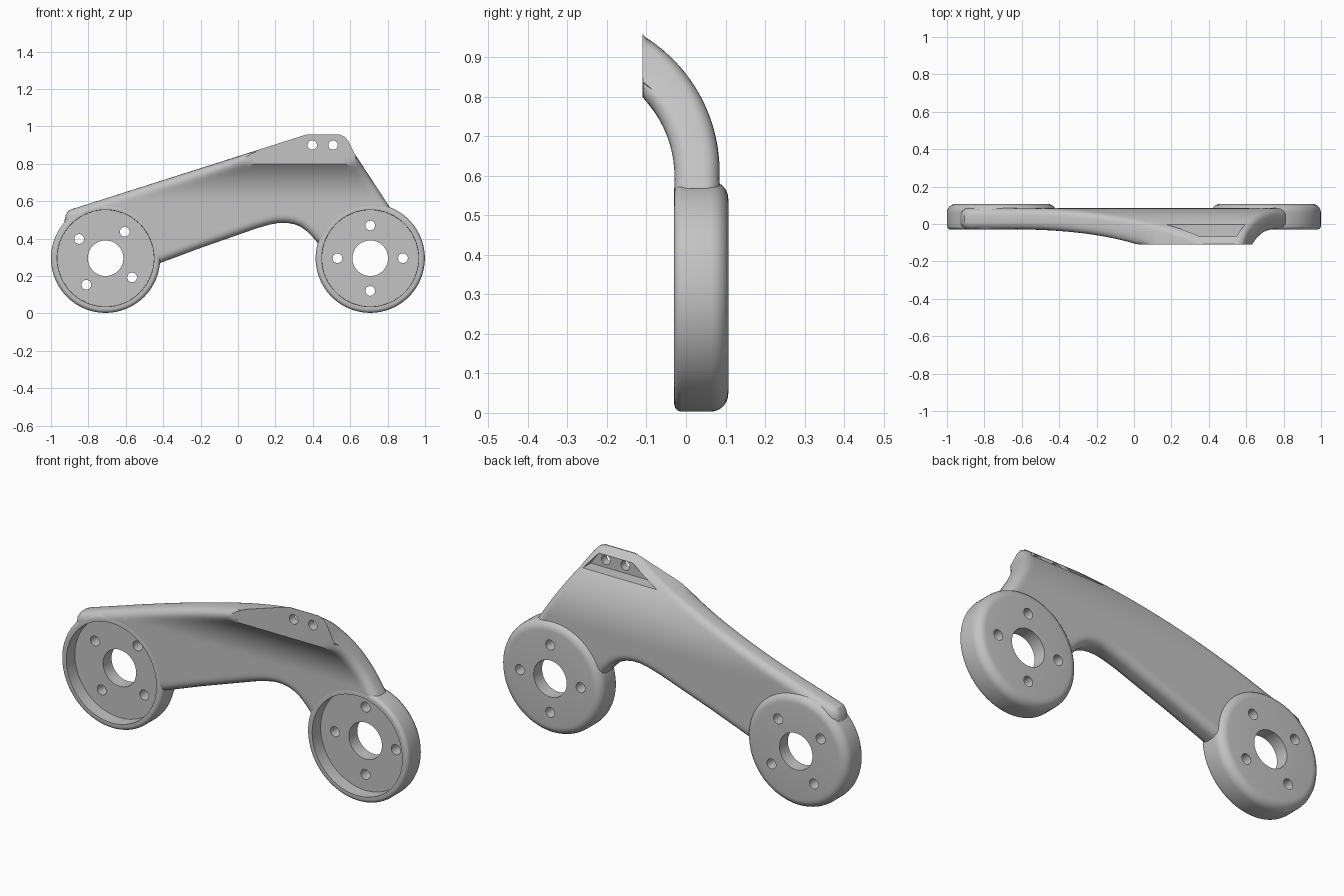
import bpy, bmesh
from math import sin, cos, pi, sqrt, radians
from mathutils import Vector
from mathutils.geometry import intersect_point_line, delaunay_2d_cdt

cube = bpy.data.objects.get("Cube")
if cube:
    bpy.data.objects.remove(cube)

grey = bpy.data.materials.new("satin grey")
grey.use_nodes = True
COLOUR = (0.55, 0.55, 0.55, 1)
grey.diffuse_color = COLOUR
grey.node_tree.nodes["Principled BSDF"].inputs["Base Color"].default_value = COLOUR


def make_object(name, bm):
    bmesh.ops.recalc_face_normals(bm, faces=bm.faces[:])
    mesh = bpy.data.meshes.new(name)
    bm.to_mesh(mesh)
    bm.free()
    mesh.materials.append(grey)
    ob = bpy.data.objects.new(name, mesh)
    bpy.context.collection.objects.link(ob)
    return ob


def prism(bm, points, y0, y1):
    """Solid from an x-z outline, running from y0 to y1."""
    face = bm.faces.new([bm.verts.new((x, y0, z)) for x, z in points])
    new = bmesh.ops.extrude_face_region(bm, geom=[face], use_keep_orig=True)
    for v in new["geom"]:
        if isinstance(v, bmesh.types.BMVert):
            v.co.y = y1


def arc_points(cx, cz, r, start, end, n):
    angles = [radians(start + (end - start) * i / n) for i in range(n + 1)]
    return [(cx + r * cos(a), cz + r * sin(a)) for a in angles]


def circle(cx, cz, r, n):
    return arc_points(cx, cz, r, 0, 360, n)[:-1]


def subtract(ob, bm, name):
    """Cut a helper solid out of an object."""
    cutter = make_object(name, bm)
    cutter.hide_render = True
    mod = ob.modifiers.new("cut", "BOOLEAN")
    mod.operation, mod.solver, mod.object = "DIFFERENCE", "EXACT", cutter
    bpy.context.view_layer.objects.active = ob
    bpy.ops.object.modifier_apply(modifier=mod.name)
    bpy.data.objects.remove(cutter)


def smooth(ob):
    bpy.ops.object.select_all(action="DESELECT")
    ob.select_set(True)
    bpy.context.view_layer.objects.active = ob
    bpy.ops.object.shade_smooth_by_angle(angle=radians(32))


# Wheel-shaped mounts: a lathed cup with a hub hole and four bolt holes
RIGHT_HUB, LEFT_HUB = (-0.708, 0.295), (0.707, 0.295)
FRONT, BACK, RADIUS, FLOOR = -0.03, 0.107, 0.292, 0.038


def mount(name, cx, cz, turn):
    arc = [i * pi / 12 for i in range(7)]
    profile = [(0.095, FLOOR), (0.258, FLOOR), (0.259, FRONT)]
    profile += [(RADIUS - 0.02 + 0.02 * sin(a), FRONT + 0.02 - 0.02 * cos(a)) for a in arc]
    profile += [(RADIUS - 0.045 + 0.045 * cos(a), BACK - 0.045 + 0.045 * sin(a)) for a in arc]
    profile += [(0.095, BACK)]
    n = 96
    bm = bmesh.new()
    rings = [[bm.verts.new((x, y, z)) for x, z in circle(cx, cz, r, n)] for r, y in profile]
    for k, ring in enumerate(rings):
        prev = rings[k - 1]
        for i in range(n):
            j = (i + 1) % n
            bm.faces.new((prev[i], prev[j], ring[j], ring[i]))
    ob = make_object(name, bm)
    holes = bmesh.new()
    for x, z in arc_points(cx, cz, 0.175, turn, turn + 270, 3):
        prism(holes, circle(x, z, 0.026, 24), -0.2, 0.2)
    subtract(ob, holes, "bolt_cutter")
    smooth(ob)


mount("right_mount", *RIGHT_HUB, 54)
mount("left_mount", *LEFT_HUB, 0)

# Arm: flat outline ending inside the mount rims, curling forward near the top
TOP = 0.957
upper = [(-0.93, 0.48), (-0.922, 0.525), (-0.905, 0.55), (-0.88, 0.56), (0.33, 0.945), (0.37, TOP),
         (0.54, TOP), (0.57, 0.945), (0.59, 0.92), (0.62, 0.86), (0.81, 0.57)]
lower = [(0.432, 0.37), (0.4, 0.407), (0.37, 0.438), (0.335, 0.463), (0.3, 0.477), (0.26, 0.484), (0.22, 0.484),
         (0.17, 0.475), (0.1, 0.455), (0, 0.42), (-0.2, 0.35), (-0.42, 0.268)]
left_end = arc_points(*LEFT_HUB, 0.275, 68, 163, 24)
right_end = arc_points(*RIGHT_HUB, 0.275, -3, 139, 36)


def chain(points):
    pts = [Vector(p) for p in points]
    return list(zip(pts, pts[1:]))


# Every outer edge is rounded except the flat top one
round_edges = chain(upper[:6]) + chain(upper[6:]) + chain(lower)
outline = upper + left_end + lower + right_end
all_edges = chain(outline + outline[:1])

FILLET, LIP_Y = 0.04, -0.11
R_OUT, R_IN, OUT_Z, IN_Z = 0.403, 0.289, 0.61, 0.598
BEND_Y = 0.085 - R_OUT
LIP_Z = IN_Z + sqrt(R_IN ** 2 - (LIP_Y - BEND_Y) ** 2)


def inward(a, b):
    return Vector((b.y - a.y, a.x - b.x)).normalized()


def gap(p, a, b):
    q, t = intersect_point_line(p, a, b)
    return (p - (a if t < 0 else b if t > 1 else q.to_2d())).length


def surface(p, radius, start_z, side):
    """Depth of the curled plate at p, with its rim rounded off (side: 1 front, -1 back)."""
    h = min(radius, max(0, p.y - start_z))
    lean = -side * min(0.85, h / radius)
    drop = 0
    for a, b in round_edges:
        up = -inward(a, b).y
        reach = FILLET * sqrt((1 - up * lean) / (1 + up * lean))
        width = reach * sqrt(1 - (up * lean) ** 2)
        s = max(0, 1 - gap(p, a, b) / width)
        drop = max(drop, reach * (1 - sqrt(1 - s * s)))
    return BEND_Y + sqrt(radius ** 2 - h ** 2) + side * drop


# Points: the outline cut into short steps, rows beside its edges, and an even grid
border, points = [], []
for a, b in all_edges:
    steps = max(1, round((b - a).length / 0.025))
    border += [a.lerp(b, i / steps) for i in range(steps)]
n = len(border)
for i, p in enumerate(border):
    before, after = inward(border[i - 1], p), inward(p, border[(i + 1) % n])
    mitre = (before + after) / (1 + before.dot(after))
    for d in (0.002, 0.0075, 0.016, 0.027, 0.04, 0.055):
        q = p + mitre * d
        if min(gap(q, a, b) for a, b in all_edges) > 0.97 * d:
            points.append(q)
for i in range(-46, 42):
    for k in range(-28, 8):
        q = Vector((i * 0.02, LIP_Z + k * 0.02))
        if min(gap(q, a, b) for a, b in all_edges) > 0.062:
            points.append(q)
loop = [(i, (i + 1) % n) for i in range(n)]
sheet = delaunay_2d_cdt(border + points, loop, [], 1, 1e-6)

# Front and back skins share the sheet's layout; walls join them along the border
bm = bmesh.new()
skins = []
for side in (1, -1):
    skin = {}
    for i in {i for face in sheet[2] for i in face}:
        p = sheet[0][i]
        y = max(LIP_Y, surface(p, R_IN, IN_Z, 1))
        if side < 0:
            y = max(y + 0.002, surface(p, R_OUT, OUT_Z, -1))
        skin[i] = bm.verts.new((p.x, y, p.y))
    for face in sheet[2]:
        bm.faces.new([skin[i] for i in face])
    skins.append(skin)
front, back = skins
pairs = [tuple(sorted((f[k - 1], f[k]))) for f in sheet[2] for k in range(3)]
for i, j in {p for p in pairs if pairs.count(p) == 1}:
    bm.faces.new((front[i], front[j], back[j], back[i]))
bmesh.ops.triangulate(bm, faces=[f for f in bm.faces if len(f.verts) > 3])
arm = make_object("arm", bm)

# Pocket behind the flange and its two screw holes
pocket = bmesh.new()
prism(pocket, [(0.17, 0.86), (0.595, 0.86), (0.545, 0.93), (0.365, 0.93)], -0.067, 0.2)
subtract(arm, pocket, "pocket_cutter")
screws = bmesh.new()
for x in (0.397, 0.508):
    prism(screws, circle(x, 0.9, 0.025, 24), -0.3, 0.2)
subtract(arm, screws, "screw_cutter")
smooth(arm)
